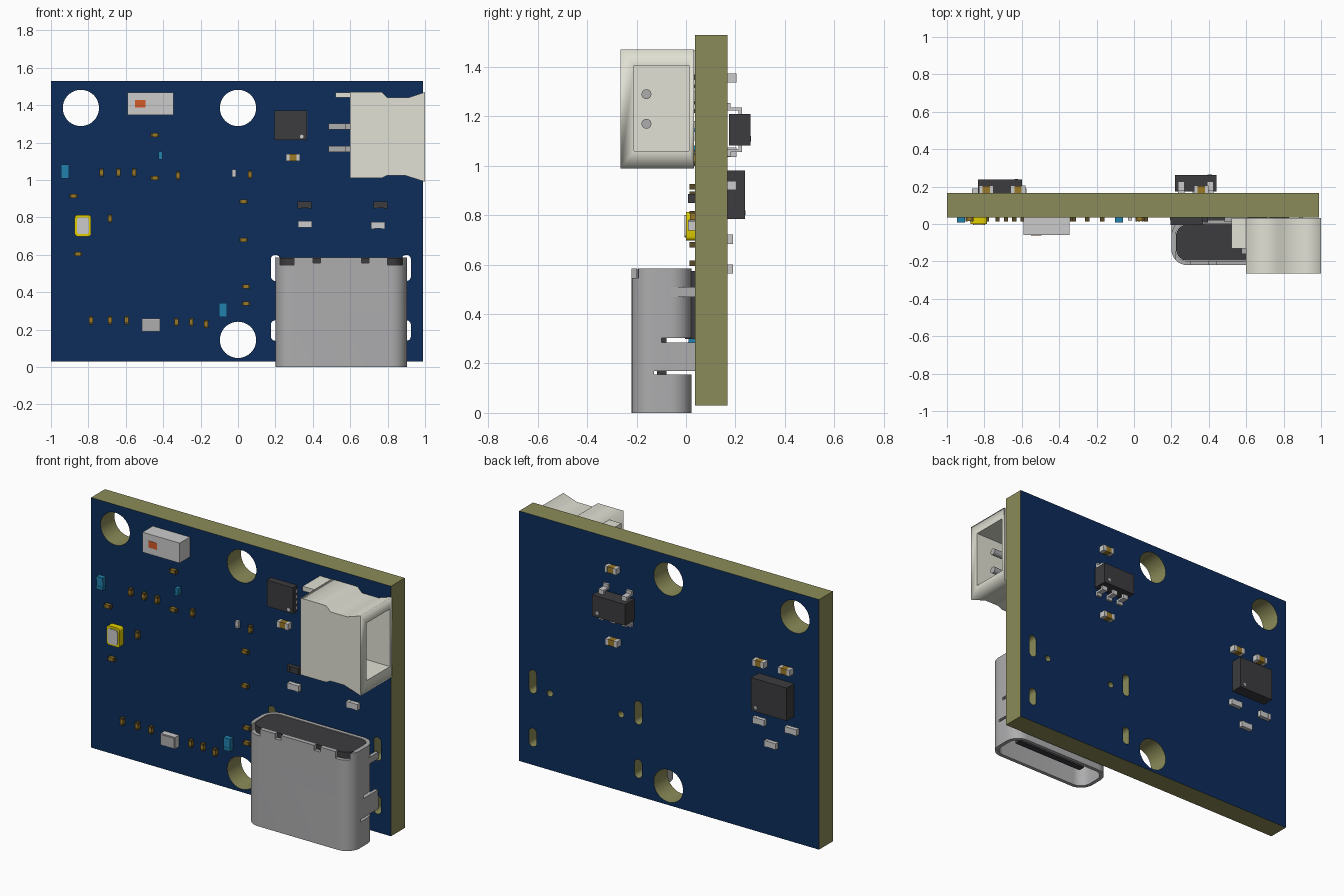
import bpy, bmesh
from math import sin, cos, pi, radians
from mathutils import Matrix, Vector

if "Cube" in bpy.data.objects:
    bpy.data.objects.remove(bpy.data.objects["Cube"])


def mat(name, r, g, b):
    m = bpy.data.materials.new(name)
    m.diffuse_color = (r, g, b, 1)
    m.use_nodes = True
    m.node_tree.nodes["Principled BSDF"].inputs["Base Color"].default_value = m.diffuse_color
    return m


BLUE = mat("board_blue", .004, .026, .105)
OLIVE = mat("board_edge", .26, .26, .10)
CREAM = mat("cream_plastic", .75, .75, .66)
BLACK = mat("black_plastic", .045, .045, .05)
STEEL = mat("steel", .42, .42, .43)
TIN = mat("tin", .55, .55, .55)
BROWN = mat("brown_ceramic", .32, .19, .02)
DARKBROWN = mat("dark_ceramic", .10, .07, .02)
CYAN = mat("blue_film", .015, .22, .42)
YELLOW = mat("gold_rim", .75, .62, .0)
ORANGE = mat("orange_mark", .65, .10, .02)
FRONT, BACK = .036, .167          # board faces in y


def finish(name, bm, mats, smooth=False):
    me = bpy.data.meshes.new(name)
    bm.to_mesh(me)
    bm.free()
    for m in mats:
        me.materials.append(m)
    ob = bpy.data.objects.new(name, me)
    bpy.context.collection.objects.link(ob)
    if smooth:
        bpy.ops.object.select_all(action='DESELECT')
        ob.select_set(True)
        bpy.context.view_layer.objects.active = ob
        bpy.ops.object.shade_smooth_by_angle(angle=radians(30))
    return ob


def boxes(name, parts):
    """One object from (x0,x1,y0,y1,z0,z1,material) boxes."""
    bm, mats = bmesh.new(), []
    for x0, x1, y0, y1, z0, z1, m in parts:
        if m not in mats:
            mats.append(m)
        M = Matrix.Translation(((x0+x1)/2, (y0+y1)/2, (z0+z1)/2)) @ Matrix.Diagonal((x1-x0, y1-y0, z1-z0, 1))
        vs = bmesh.ops.create_cube(bm, size=1, matrix=M)['verts']
        for f in {f for v in vs for f in v.link_faces}:
            f.material_index = mats.index(m)
    return finish(name, bm, mats)


def prism(name, loops, axis, a, b, mats, smooth=False):
    """Extrude a 2D outline with holes; axis Y uses (x,z) points, Z uses (x,y)."""
    cu = bpy.data.curves.new(name, 'CURVE')
    cu.dimensions, cu.fill_mode, cu.extrude = '2D', 'BOTH', (b - a) / 2
    for pts in loops:
        s = cu.splines.new('POLY')
        s.points.add(len(pts) - 1)
        for p, q in zip(s.points, pts):
            p.co = (q[0], q[1], 0, 1)
        s.use_cyclic_u = True
    tmp = bpy.data.objects.new(name + "_outline", cu)
    bpy.context.collection.objects.link(tmp)
    me = bpy.data.meshes.new_from_object(tmp.evaluated_get(bpy.context.evaluated_depsgraph_get()))
    bm = bmesh.new()
    bm.from_mesh(me)
    bpy.data.objects.remove(tmp)
    c = (a + b) / 2
    M = Matrix.Translation((0, 0, c)) if axis == 'Z' else Matrix.Translation((0, c, 0)) @ Matrix.Rotation(pi/2, 4, 'X')
    bm.transform(M)
    bmesh.ops.remove_doubles(bm, verts=bm.verts, dist=1e-5)
    bmesh.ops.recalc_face_normals(bm, faces=bm.faces)
    for f in bm.faces:
        f.material_index = 1 if len(mats) > 1 and abs(f.normal.y) < .9 else 0
    return finish(name, bm, mats, smooth)


def round_rect(x0, x1, y0, y1, r, n=8):
    pts = []
    for k, (cx, cy) in enumerate(((x1-r, y1-r), (x0+r, y1-r), (x0+r, y0+r), (x1-r, y0+r))):
        pts += [(cx + r*cos((k + i/n)*pi/2), cy + r*sin((k + i/n)*pi/2)) for i in range(n + 1)]
    return pts


def circle(x, y, r, n=48):
    return [(x + r*cos(2*pi*i/n), y + r*sin(2*pi*i/n)) for i in range(n)]


def cut(ob, cutter):
    cutter.hide_render = True
    cutter.hide_set(True)
    md = ob.modifiers.new("cut", 'BOOLEAN')
    md.object, md.operation, md.solver = cutter, 'DIFFERENCE', 'EXACT'


def chip(name, x, z, w, h, t, mid, end=TIN, back=False):
    """Two-terminal part: end caps on the long axis, body between them."""
    def y(d):
        return (BACK, BACK + d) if back else (FRONT - d, FRONT)
    e, s = .25, t * .94
    if w >= h:
        a, b = x - w/2, x + w/2
        parts = [(a, a+w*e, *y(t), z-h/2, z+h/2, end), (b-w*e, b, *y(t), z-h/2, z+h/2, end),
                 (a+w*e, b-w*e, *y(s), z-h*.48, z+h*.48, mid)]
    else:
        a, b = z - h/2, z + h/2
        parts = [(x-w/2, x+w/2, *y(t), a, a+h*e, end), (x-w/2, x+w/2, *y(t), b-h*e, b, end),
                 (x-w*.48, x+w*.48, *y(s), a+h*e, b-h*e, mid)]
    boxes(name, parts)


# Circuit board with mounting holes, connector slots and peg holes
loops = [[(-1, .03), (.99, .03), (.99, 1.53), (-1, 1.53)]]
loops += [circle(x, z, .097) for x, z in ((-.84, 1.385), (0, 1.385), (0, .145))]
for x in (.2, .9):
    loops += [round_rect(x-.024, x+.024, .46, .60, .0235), round_rect(x-.024, x+.024, .14, .25, .0235)]
loops += [circle(x, .49, .019, 20) for x in (.315, .786)]
prism("circuit_board", loops, 'Y', FRONT, BACK, [BLUE, OLIVE], True)

# Port: open metal shell, black core and tongue, side tabs
shell = prism("port_shell", [round_rect(.2, .903, -.22, .022, .085), round_rect(.222, .881, -.198, 0, .065)],
              'Z', 0, .585, [STEEL], True)
cut(shell, boxes("shell_cutter", [(.1, 1, -.10, .06, .285, .303, STEEL), (.1, 1, -.13, .06, .155, .17, STEEL),
                                  (.225, .30, -.3, -.15, .545, .6, STEEL), (.80, .88, -.3, -.15, .545, .6, STEEL),
                                  (.40, .44, -.3, -.15, .555, .6, STEEL), (.66, .70, -.3, -.15, .555, .6, STEEL)]))
prism("port_core", [round_rect(.224, .879, -.196, -.002, .063)], 'Z', .32, .582, [BLACK], True)
boxes("port_tongue", [(.31, .79, -.118, -.078, .05, .33, BLACK)])
boxes("port_base", [(.27, .83, -.005, FRONT, .30, .575, BLACK)])
boxes("port_tabs", [(x, x+.02, -.10, .04, z0, z1, STEEL) for x in (.2, .883) for z0, z1 in ((.17, .285), (.47, .51))])

# Side-entry battery socket with cavity, latch ear and pins
socket = prism("socket_body", [[(.6, 1.01), (.77, 1.01), (.80, 1.025), (.89, 1.025), (1, .99), (1, 1.47), (.91, 1.44),
                                (.80, 1.44), (.77, 1.47), (.6, 1.47)]], 'Y', -.265, .033, [CREAM])
cut(socket, boxes("socket_cutter", [(.66, 1.1, -.21, .012, 1.06, 1.405, CREAM)]))
boxes("socket_ear", [(.52, .61, -.13, .033, 1.44, 1.468, CREAM)])
bm = bmesh.new()
for z in (1.17, 1.29):
    bmesh.ops.create_cone(bm, cap_ends=True, segments=16, radius1=.02, radius2=.02, depth=.27,
                          matrix=Matrix.Translation((.79, -.16, z)) @ Matrix.Rotation(pi/2, 4, 'Y'))
finish("socket_pins", bm, [STEEL], True)
boxes("socket_legs", [p for z in (1.165, 1.285) for p in
                      ((.485, .61, .012, FRONT, z-.016, z+.016, STEEL), (.575, .61, -.16, .012, z-.016, z+.016, STEEL))])

# Small front capacitors
upright = [(-.73, 1.04), (-.64, 1.04), (-.555, 1.04), (-.32, 1.025), (.065, 1.03), (-.685, .795),
           (-.785, .25), (-.685, .25), (-.595, .25), (-.33, .24), (-.25, .24), (-.17, .23)]
flat = [(-.445, 1.24), (-.445, 1.01), (-.88, .915), (-.855, .605), (.03, .885), (.03, .68), (.043, .43), (.043, .34)]
for x, z in upright:
    chip("small_capacitor", x, z, .022, .043, .022, BROWN, DARKBROWN)
for x, z in flat:
    chip("small_capacitor", x, z, .043, .022, .022, BROWN, DARKBROWN)
chip("front_capacitor", .293, 1.12, .075, .037, .035, BROWN)

# Other front chips
for x, z, w, h in ((-.925, 1.045, .043, .075), (-.415, 1.13, .022, .043), (-.08, .305, .045, .075)):
    chip("blue_inductor", x, z, w, h, .028, CYAN, CYAN)
chip("pale_resistor", -.022, 1.035, .022, .04, .018, TIN)
for x, z, m in ((.355, .867, BLACK), (.357, .763, TIN), (.763, .867, BLACK), (.748, .757, TIN)):
    chip("front_resistor", x, z, .075, .037, .027, m, m)
boxes("antenna", [(-.592, -.345, -.06, FRONT, 1.348, 1.468, TIN), (-.552, -.495, -.062, -.05, 1.388, 1.428, ORANGE)])
boxes("sensor_can", [(-.513, -.418, 0, FRONT, .19, .26, TIN), (-.508, -.423, -.004, 0, .195, .255, STEEL)])

# Crystal: gold rim around a grey lid
prism("crystal_rim", [round_rect(-.873, -.785, .698, .813, .015, 3)], 'Y', 0, FRONT, [YELLOW])
prism("crystal_lid", [round_rect(-.861, -.797, .71, .80, .015, 3)], 'Y', -.006, .004, [TIN])

# Front leadless chip with edge pads and pin mark
boxes("front_chip", [(.195, .368, -.005, FRONT, 1.213, 1.37, BLACK)]
      + [(x, x+.004, .022, FRONT, z, z+.018, TIN) for x in (.192, .367) for z in (1.23, 1.263, 1.296, 1.329)])
prism("front_chip_mark", [circle(.34, 1.232, .01, 16)], 'Y', -.007, 0, [TIN])

# Back regulator: five gull-wing legs
boxes("regulator_body", [(.22, .44, BACK+.008, .262, 1.083, 1.21, BLACK)])
legs = []
for x, s in ((.253, 1), (.407, 1), (.253, -1), (.33, -1), (.407, -1)):
    for d0, d1, y0, y1 in ((.06, .088, .212, .226), (.078, .09, .172, .226), (.078, .108, BACK, .181)):
        za, zb = sorted((1.146 + s*d0, 1.146 + s*d1))
        legs.append((x-.017, x+.017, y0, y1, za, zb, TIN))
boxes("regulator_legs", legs)
prism("regulator_mark", [circle(.405, 1.11, .011, 16)], 'Y', .26, .264, [STEEL])

# Back sensor chip and its passives
boxes("back_chip", [(-.835, -.598, BACK, .238, .785, .982, BLACK)])
prism("back_chip_mark", [circle(-.63, .81, .01, 16)], 'Y', .236, .24, [STEEL])
for x, z in ((.36, 1.355), (.355, .92), (-.62, 1.055), (-.79, 1.055)):
    chip("back_capacitor", x, z, .078, .037, .038, BROWN, back=True)
for x, z in ((-.613, .703), (-.827, .703), (-.69, .583)):
    chip("back_resistor", x, z, .078, .037, .024, TIN, back=True)
